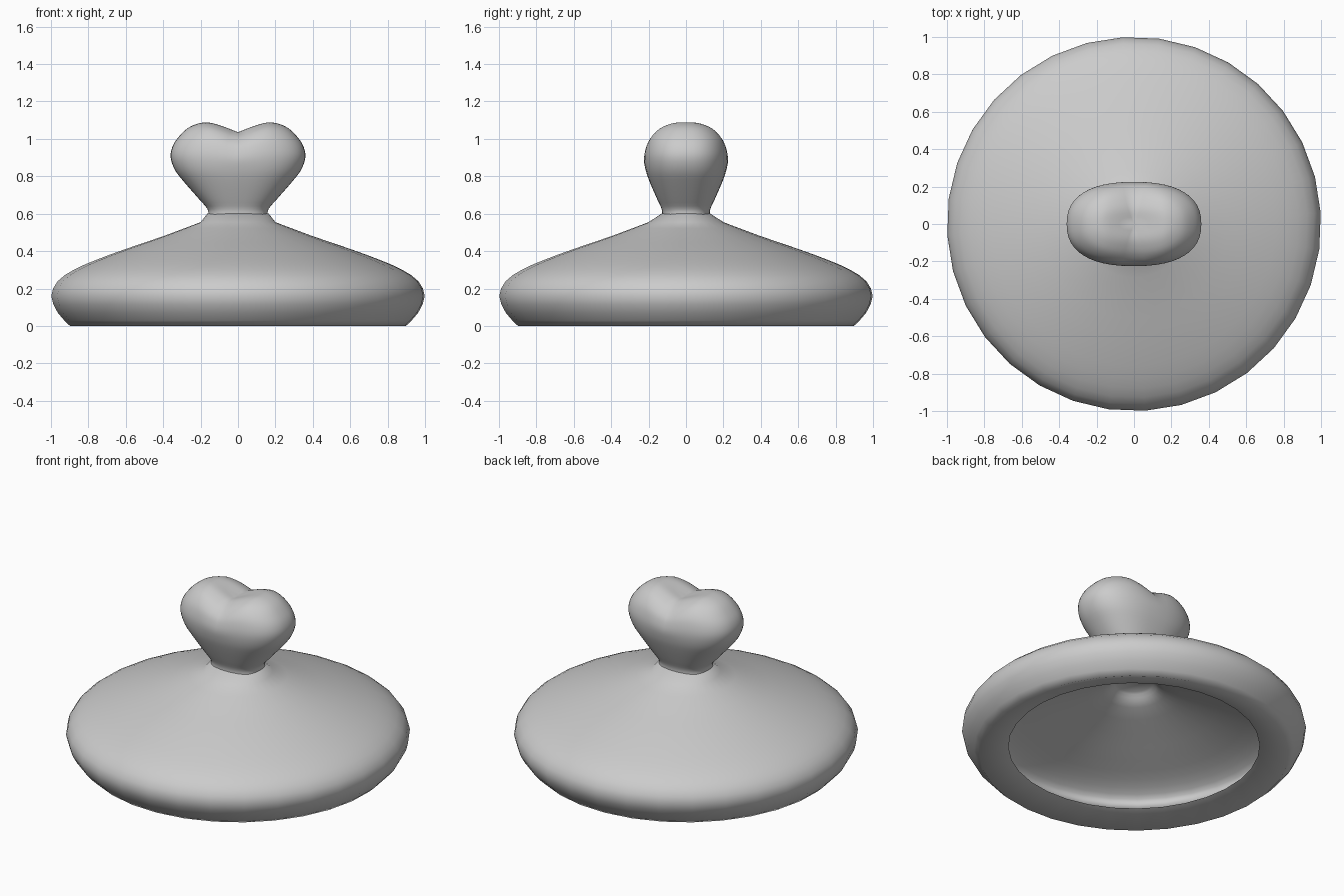
import bpy
import bmesh
import math

cube = bpy.data.objects.get("Cube")
if cube:
    bpy.data.objects.remove(cube, do_unlink=True)

grey = bpy.data.materials.new("light_grey")
grey.use_nodes = True
grey.diffuse_color = (0.6, 0.6, 0.6, 1)
for node in grey.node_tree.nodes:
    if node.type == 'BSDF_PRINCIPLED':
        node.inputs["Base Color"].default_value = (0.6, 0.6, 0.6, 1)
        node.inputs["Roughness"].default_value = 0.6


def smooth_path(points, steps):
    """Catmull-Rom curve through the profile points."""
    ext = [points[0]] + points + [points[-1]]
    out = []
    for a, b, c, d in zip(ext, ext[1:], ext[2:], ext[3:]):
        for s in range(steps):
            t = s / steps
            out.append(tuple(
                0.5 * (2 * q + (r - p) * t + (2 * p - 5 * q + 4 * r - w) * t ** 2
                       + (3 * q - p - 3 * r + w) * t ** 3)
                for p, q, r, w in zip(a, b, c, d)))
    return out + [points[-1]]


def loft(name, rings, base_z, top_z, segments, phase=0, power=2, shift=lambda x, z: 0):
    """Skin rings of (x radius, y radius, z) and close both ends."""
    bm = bmesh.new()
    loops = []
    for rx, ry, z in rings:
        loop = []
        for i in range(segments):
            a = phase + math.tau * i / segments
            c, s = math.cos(a), math.sin(a)
            x = rx * math.copysign(abs(c) ** (2 / power), c)
            y = ry * math.copysign(abs(s) ** (2 / power), s)
            loop.append(bm.verts.new((x, y, z + shift(x, z))))
        loops.append(loop)
    for low, high in zip(loops, loops[1:]):
        for i in range(segments):
            j = (i + 1) % segments
            bm.faces.new((low[i], low[j], high[j], high[i]))
    for loop, z in ((loops[0], base_z), (loops[-1], top_z)):
        tip = bm.verts.new((0, 0, z + shift(0, z)))
        for i in range(segments):
            bm.faces.new((loop[i], loop[(i + 1) % segments], tip))
    bmesh.ops.recalc_face_normals(bm, faces=bm.faces)
    mesh = bpy.data.meshes.new(name)
    bm.to_mesh(mesh)
    bm.free()
    mesh.materials.append(grey)
    obj = bpy.data.objects.new(name, mesh)
    bpy.context.collection.objects.link(obj)
    bpy.ops.object.select_all(action='DESELECT')
    obj.select_set(True)
    bpy.context.view_layer.objects.active = obj
    bpy.ops.object.shade_smooth_by_angle(angle=math.radians(75))
    return obj


# Lid: hollow underside with a small recess, then the bulging outer shell
inside = smooth_path([(0.1, 0.47), (0.13, 0.445), (0.18, 0.41), (0.38, 0.345), (0.58, 0.28),
                      (0.72, 0.235), (0.81, 0.19), (0.84, 0.15), (0.81, 0.1), (0.73, 0.05)], 2)
outside = smooth_path([(0.9, 0), (0.965, 0.07), (1, 0.16), (0.965, 0.24), (0.88, 0.3),
                       (0.76, 0.353), (0.6, 0.412), (0.4, 0.48), (0.2, 0.555)], 2)
shell = [(r, r, z) for r, z in inside + outside]
shell.append((0.165, 0.132, 0.6))  # oval neck
loft("lid", shell, 0.475, 0.6, 32, phase=0.06)


# Knob: oval rings with a crease pressed into the top to form a heart
def heart_notch(x, z):
    weight = min(1, max(0, (z - 0.85) / 0.2))
    return -0.055 * weight * max(0, 1 - abs(x) / 0.17) ** 1.3


knob = smooth_path([(0.16, 0.127, 0.59), (0.163, 0.13, 0.625), (0.21, 0.155, 0.68),
                    (0.28, 0.19, 0.76), (0.335, 0.215, 0.83), (0.36, 0.225, 0.9),
                    (0.35, 0.218, 0.96), (0.318, 0.2, 1.01), (0.272, 0.163, 1.055),
                    (0.22, 0.115, 1.08), (0.16, 0.075, 1.09), (0.08, 0.035, 1.09)], 3)
loft("heart_knob", knob, 0.59, 1.09, 48, power=2.4, shift=heart_notch)
